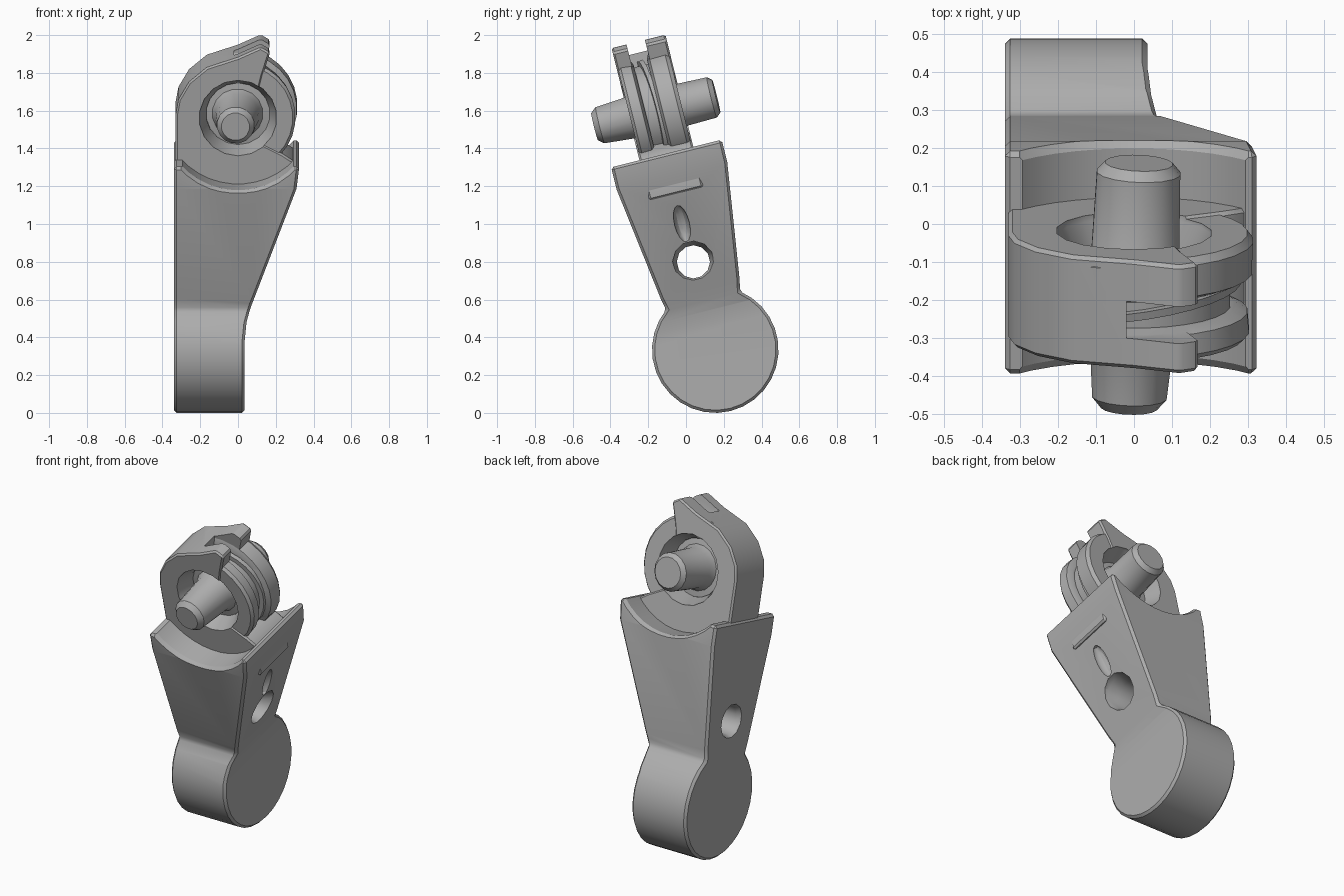
import bpy, bmesh, math
from mathutils import Matrix, Vector

old = bpy.data.objects.get("Cube")
if old:
    bpy.data.objects.remove(old, do_unlink=True)

grey = bpy.data.materials.new("plain grey")
grey.use_nodes = True
grey.diffuse_color = (0.42, 0.42, 0.42, 1)
grey.node_tree.nodes["Principled BSDF"].inputs["Base Color"].default_value = grey.diffuse_color

# The lever is built upright about the centre of its round foot, then leaned back
PIN = 1.30
LEAN = Matrix.Translation((0, 0.155, 0.335)) @ Matrix.Rotation(math.radians(14), 4, 'X')


def finish(bm, name):
    bmesh.ops.recalc_face_normals(bm, faces=bm.faces)
    mesh = bpy.data.meshes.new(name)
    bm.to_mesh(mesh)
    bm.free()
    mesh.materials.append(grey)
    obj = bpy.data.objects.new(name, mesh)
    bpy.context.collection.objects.link(obj)
    return obj


def extrude(name, outline, axis, low, high):
    """Outline points are (y, z) for axis x and (x, z) for axis y."""
    bm = bmesh.new()
    put = (lambda a, b: (low, a, b)) if axis == 'x' else (lambda a, b: (a, low, b))
    face = bm.faces.new([bm.verts.new(put(a, b)) for a, b in outline])
    moved = bmesh.ops.extrude_face_region(bm, geom=[face])["geom"]
    step = Vector((high - low, 0, 0) if axis == 'x' else (0, high - low, 0))
    bmesh.ops.translate(bm, vec=step, verts=[v for v in moved if isinstance(v, bmesh.types.BMVert)])
    return finish(bm, name)


def lathe(name, profile, height, sides=24, axis='y', tilt=0):
    """Profile points are (position along axis, radius)."""
    bm = bmesh.new()
    rings = []
    for along, r in profile:
        ring = []
        for i in range(sides):
            a = math.tau * (i + 0.5) / sides
            ring.append(bm.verts.new((r * math.cos(a), along, r * math.sin(a))))
        rings.append(ring)
    for lower, upper in zip(rings, rings[1:]):
        for i in range(sides):
            j = (i + 1) % sides
            bm.faces.new((lower[i], lower[j], upper[j], upper[i]))
    bm.faces.new(rings[0])
    bm.faces.new(rings[-1])
    turn = tilt if axis == 'y' else -math.pi / 2
    bm.transform(Matrix.Translation((0, 0, height)) @ Matrix.Rotation(turn, 4, 'Z'))
    return finish(bm, name)


def apply(obj, mod):
    bpy.context.view_layer.objects.active = obj
    bpy.ops.object.modifier_apply(modifier=mod.name)


def combine(obj, other, operation):
    mod = obj.modifiers.new("combine", 'BOOLEAN')
    mod.operation, mod.solver, mod.object = operation, 'EXACT', other
    apply(obj, mod)
    bpy.data.objects.remove(other, do_unlink=True)


def bevel(obj, width, angle=40):
    mod = obj.modifiers.new("bevel", 'BEVEL')
    mod.width, mod.segments = width, 1
    mod.limit_method, mod.angle_limit = 'ANGLE', math.radians(angle)
    apply(obj, mod)


# Lever body: side outline with round foot, crossed with the flared front outline
start, end = math.radians(127), math.radians(413)
foot = [(0.335 * math.cos(start + (end - start) * i / 24),
         0.335 * math.sin(start + (end - start) * i / 24)) for i in range(25)]
side = foot + [(0.215, 0.33), (0.302, 0.95), (0.302, 1.07),
               (-0.302, 1.07), (-0.302, 0.95), (-0.215, 0.33)]
flare = [(-0.34, -0.5), (0.035, -0.5), (0.035, 0.12), (0.045, 0.21), (0.075, 0.3),
         (0.31, 0.95), (0.34, 1.2), (-0.34, 1.2)]
body = extrude("lever_body", side, 'x', -0.5, 0.5)
combine(body, extrude("flare", flare, 'y', -0.6, 0.6), 'INTERSECT')
bevel(body, 0.014)

# Saddle at the top, cross hole and long dimple
combine(body, lathe("saddle", [(-0.5, 0.43), (-0.302, 0.415), (-0.28, 0.4),
                               (0.28, 0.4), (0.302, 0.415), (0.5, 0.43)], 1.34, 40), 'DIFFERENCE')
combine(body, lathe("cross_hole", [(-0.5, 0.11), (-0.35, 0.105), (-0.31, 0.088), (0.08, 0.088),
                                   (0.14, 0.11), (0.4, 0.11)], 0.479, 12, 'x'), 'DIFFERENCE')
bm = bmesh.new()
bmesh.ops.create_uvsphere(bm, u_segments=12, v_segments=8, radius=1)
bm.transform(Matrix.Translation((0.215, -0.01, 0.69)) @ Matrix.Rotation(math.radians(19), 4, 'Y')
             @ Matrix.Diagonal((0.045, 0.04, 0.105, 1)))
combine(body, finish(bm, "dimple"), 'DIFFERENCE')

# Knuckle: hooked outer shell with a toothed end
hook = [(-0.33, 0.85), (-0.33, 1.32), (-0.315, 1.4), (-0.26, 1.495), (-0.165, 1.575),
        (0, 1.63), (0.12, 1.685), (0.17, 1.655), (0.13, 1.53), (0.05, 1.2),
        (0.24, 1.1), (0.3, 1.06), (0.29, 0.85)]
knuckle = extrude("knuckle", hook, 'y', -0.147, 0.147)
bevel(knuckle, 0.01)
gap = [(-0.02, 1.35), (0.5, 1.35), (0.5, 1.8), (-0.02, 1.8)]
combine(knuckle, extrude("gap", gap, 'y', -0.065, 0.035), 'DIFFERENCE')

# Grooved ring: two flanges, a core and a slanted thread
for name, profile, tilt in (
        ("core", [(-0.1, 0.255), (0.1, 0.255)], 0),
        ("front_flange", [(-0.14, 0.29), (-0.125, 0.305), (-0.07, 0.3), (-0.055, 0.27)], 0),
        ("back_flange", [(0.02, 0.28), (0.035, 0.312), (0.12, 0.315), (0.14, 0.3)], 0),
        ("thread", [(-0.03, 0.28), (-0.008, 0.285)], 0.13)):
    combine(knuckle, lathe(name, profile, PIN, 28, tilt=tilt), 'UNION')

# Countersunk bore through the knuckle
combine(knuckle, lathe("bore", [(-0.25, 0.212), (-0.13, 0.205), (-0.06, 0.17), (0.06, 0.17),
                                (0.13, 0.205), (0.25, 0.212)], PIN, 18), 'DIFFERENCE')

# Pivot pin with a collar seated in the bore
pin = lathe("pivot_pin", [(-0.335, 0.075), (-0.305, 0.1), (-0.09, 0.118), (-0.05, 0.135),
                          (-0.045, 0.175), (0.045, 0.175), (0.05, 0.135), (0.09, 0.118),
                          (0.305, 0.112), (0.33, 0.09)], PIN, 16, tilt=-0.04)

for obj in (body, knuckle, pin):
    obj.data.transform(LEAN)
    bpy.ops.object.select_all(action='DESELECT')
    obj.select_set(True)
    bpy.context.view_layer.objects.active = obj
    bpy.ops.object.shade_smooth_by_angle(angle=math.radians(30))
